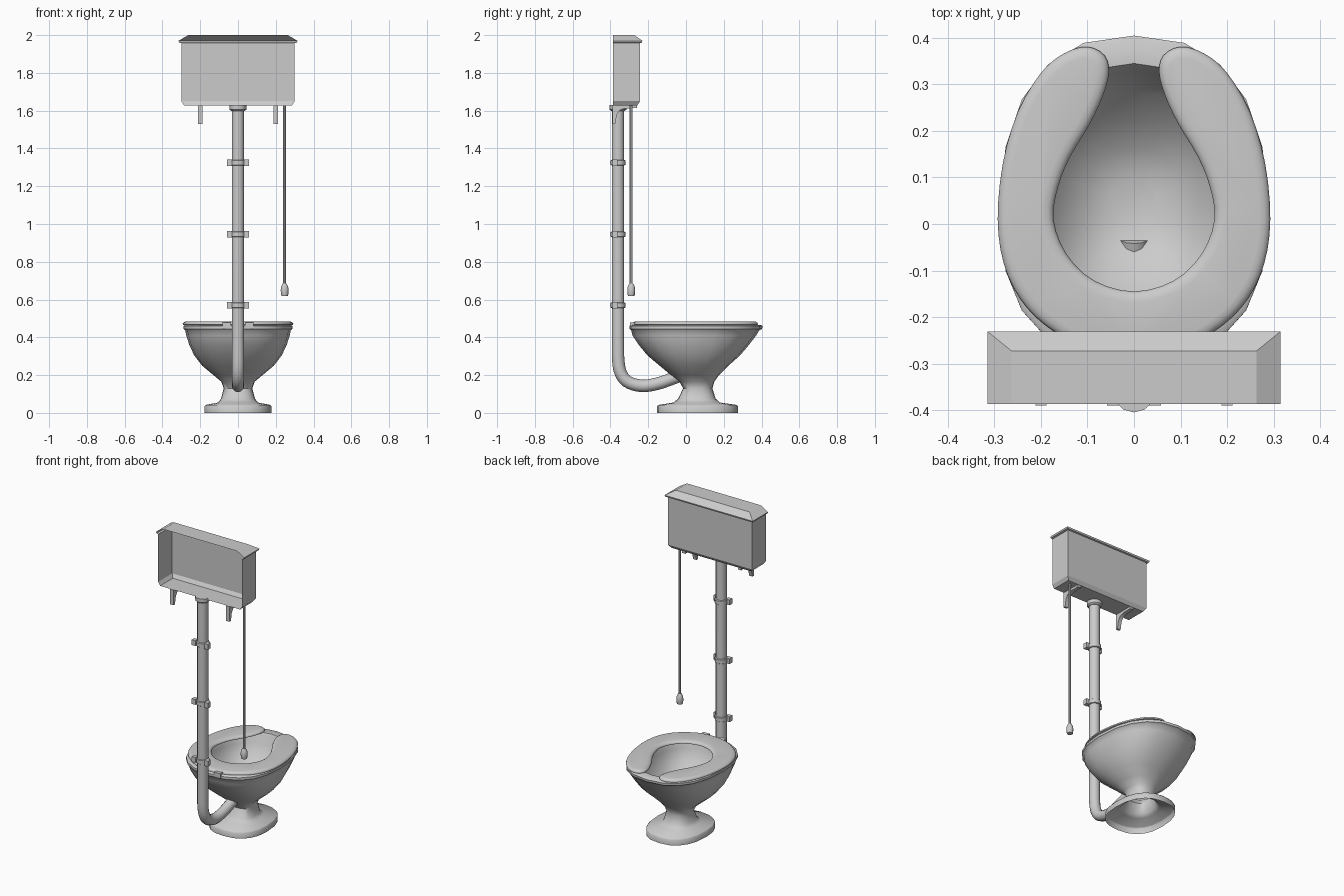
import bpy, bmesh, math
from mathutils import Vector

if "Cube" in bpy.data.objects:
    bpy.data.objects.remove(bpy.data.objects["Cube"])

def loft(name, rings, closed=True, cap0=False, cap1=False, smooth=35):
    """Skin a list of equal-length point rings."""
    bm = bmesh.new()
    rows = [[bm.verts.new(p) for p in r] for r in rings]
    n = len(rows[0])
    for a, b in zip(rows, rows[1:]):
        for i in range(n if closed else n - 1):
            j = (i + 1) % n
            bm.faces.new((a[i], a[j], b[j], b[i]))
    if cap0:
        bm.faces.new(rows[0][::-1])
    if cap1:
        bm.faces.new(rows[-1])
    bmesh.ops.recalc_face_normals(bm, faces=bm.faces)
    me = bpy.data.meshes.new(name)
    bm.to_mesh(me)
    bm.free()
    ob = bpy.data.objects.new(name, me)
    bpy.context.collection.objects.link(ob)
    if smooth:
        bpy.ops.object.select_all(action='DESELECT')
        ob.select_set(True)
        bpy.context.view_layer.objects.active = ob
        bpy.ops.object.shade_smooth_by_angle(angle=math.radians(smooth))
    return ob

def lathe(name, x, y, profile, n=12):
    rings = [[(x + r * math.sin(2 * math.pi * i / n), y + r * math.cos(2 * math.pi * i / n), z)
              for i in range(n)] for r, z in profile]
    return loft(name, rings, cap0=True, cap1=True)

def box(name, x0, x1, y0, y1, z0, z1):
    ring = lambda z: [(x0, y0, z), (x1, y0, z), (x1, y1, z), (x0, y1, z)]
    return loft(name, [ring(z0), ring(z1)], cap0=True, cap1=True, smooth=0)

def egg(z, hx, y0, y1, n=20, e=2 / 2.4):
    """Superelliptic oval between y0 and y1, slightly longer at the +y end."""
    yc = y0 + 0.455 * (y1 - y0)
    pts = []
    for i in range(n):
        s, c = math.sin(2 * math.pi * i / n), math.cos(2 * math.pi * i / n)
        ly = (y1 - yc) if c > 0 else (yc - y0)
        pts.append((math.copysign(abs(s) ** e, s) * hx,
                    yc + math.copysign(abs(c) ** e, c) * ly, z))
    return pts

def spline(pts, closed, steps=3):
    """Catmull-Rom smoothing of a control polygon."""
    P, n, out = [Vector(p) for p in pts], len(pts), []
    get = lambda i: P[i % n] if closed else P[max(0, min(n - 1, i))]
    for i in range(n if closed else n - 1):
        a, b, c, d = (get(i + k) for k in (-1, 0, 1, 2))
        for s in range(steps):
            t = s / steps
            out.append(0.5 * (2 * b + (c - a) * t + (2 * a - 5 * b + 4 * c - d) * t * t
                              + (3 * b - a - 3 * c + d) * t ** 3))
    return out if closed else out + [P[-1]]

# Bowl: foot, neck, outer shell, rim and inner basin in one skin, open underneath
bowl = [(0, .178, -.153, .275), (.035, .178, -.153, .275), (.042, .172, -.147, .269),
        (.055, .105, -.065, .18), (.075, .09, -.042, .157), (.13, .076, -.015, .14),
        (.165, .088, -.035, .15), (.2, .13, -.08, .175), (.25, .19, -.14, .225),
        (.305, .232, -.205, .287), (.36, .258, -.25, .333), (.41, .274, -.283, .372),
        (.437, .279, -.29, .387), (.445, .288, -.30, .403), (.46, .288, -.30, .405),
        (.466, .28, -.292, .396), (.466, .235, -.24, .345), (.455, .228, -.235, .338),
        (.40, .222, -.225, .325), (.34, .205, -.195, .285), (.28, .165, -.14, .225),
        (.23, .11, -.08, .165), (.205, .05, -.02, .10)]
loft("bowl", [egg(*r) for r in bowl], cap1=True, smooth=45)

# Horseshoe seat: mirrored half outline, rounded edges
half = [(0, -.145), (.085, -.122), (.145, -.065), (.173, .01), (.163, .08), (.137, .145),
        (.095, .215), (.067, .275), (.054, .325), (.063, .362), (.10, .381), (.15, .367),
        (.20, .325), (.25, .24), (.282, .13), (.293, .01), (.28, -.085), (.245, -.16),
        (.19, -.218), (.10, -.27), (0, -.285)]
outline = spline(half + [(-x, y) for x, y in half[-2:0:-1]], True)
def inset(d, z):
    n, ring = len(outline), []
    for i, p in enumerate(outline):
        t = (outline[(i + 1) % n] - outline[i - 1]).normalized()
        ring.append((p.x + t.y * -d, p.y + t.x * d, z))
    return ring
area = sum(a.x * b.y - b.x * a.y for a, b in zip(outline, outline[1:] + outline[:1]))
sg = 1 if area > 0 else -1
loft("seat", [inset(sg * d, z) for d, z in
              [(.008, .464), (.001, .467), (0, .472), (.004, .478), (.012, .483), (.024, .485)]],
     cap0=True, cap1=True, smooth=45)

# Seat hinges at the back of the rim
for s, side in ((-1, "left"), (1, "right")):
    box("hinge_" + side, s * .06 - .022, s * .06 + .022, -.297, -.22, .445, .478)

# Flush pipe: straight drop with a bend into the neck
path = spline([(-.36, .30), (-.352, .23), (-.325, .178), (-.28, .152), (-.22, .143),
               (-.15, .155), (-.09, .175), (-.03, .198)], False)
path = [Vector((-.36, 1.615))] + path
rings = []
for i, p in enumerate(path):
    t = (path[min(i + 1, len(path) - 1)] - path[max(i - 1, 0)]).normalized()
    rings.append([(.033 * math.sin(a), p.x - t.y * .033 * math.cos(a), p.y + t.x * .033 * math.cos(a))
                  for a in (2 * math.pi * k / 12 for k in range(12))])
loft("flush_pipe", rings, cap0=True, cap1=True, smooth=45)
lathe("pipe_collar", 0, -.36, [(.036, 1.598), (.045, 1.606), (.045, 1.629)])

# Pipe clamps with wall lugs
for k, z in enumerate((.57, .945, 1.325)):
    lathe(f"clamp_{k}", 0, -.36, [(.034, z - .015), (.039, z - .012), (.039, z + .012), (.034, z + .015)])
    for s in (-1, 1):
        box(f"clamp_lug_{k}_{s}", s * .045 - .013, s * .045 + .013, -.39, -.362, z - .017, z + .017)

# Cistern and lid: thin shells open on the wall side
def u_row(hx, yf, z, yb=-.387):
    return [(-hx, yb, z), (-hx, yf, z), (hx, yf, z), (hx, yb, z)]
loft("cistern", [u_row(.285, -.258, 1.628), u_row(.30, -.243, 1.65), u_row(.30, -.243, 1.957)],
     closed=False, cap0=True, smooth=0)
loft("cistern_lid", [u_row(.30, -.243, 1.957), u_row(.312, -.234, 1.96), u_row(.315, -.231, 1.97),
                     u_row(.263, -.273, 2.0)], closed=False, cap1=True, smooth=0)

# Curved wall brackets
prof = [(-.39, 1.628), (-.26, 1.628), (-.26, 1.614), (-.325, 1.612), (-.35, 1.602),
        (-.366, 1.58), (-.375, 1.53), (-.39, 1.53)]
for s, side in ((-1, "left"), (1, "right")):
    loft("bracket_" + side, [[(s * .2 + d, y, z) for y, z in prof] for d in (-.012, .012)],
         cap0=True, cap1=True)

# Pull chain and handle
lathe("pull_chain", .247, -.29, [(.008, .675), (.008, 1.628)], 8)
lathe("pull_handle", .247, -.29, [(.017, .62), (.019, .626), (.021, .65), (.018, .67), (.01, .685)], 12)
